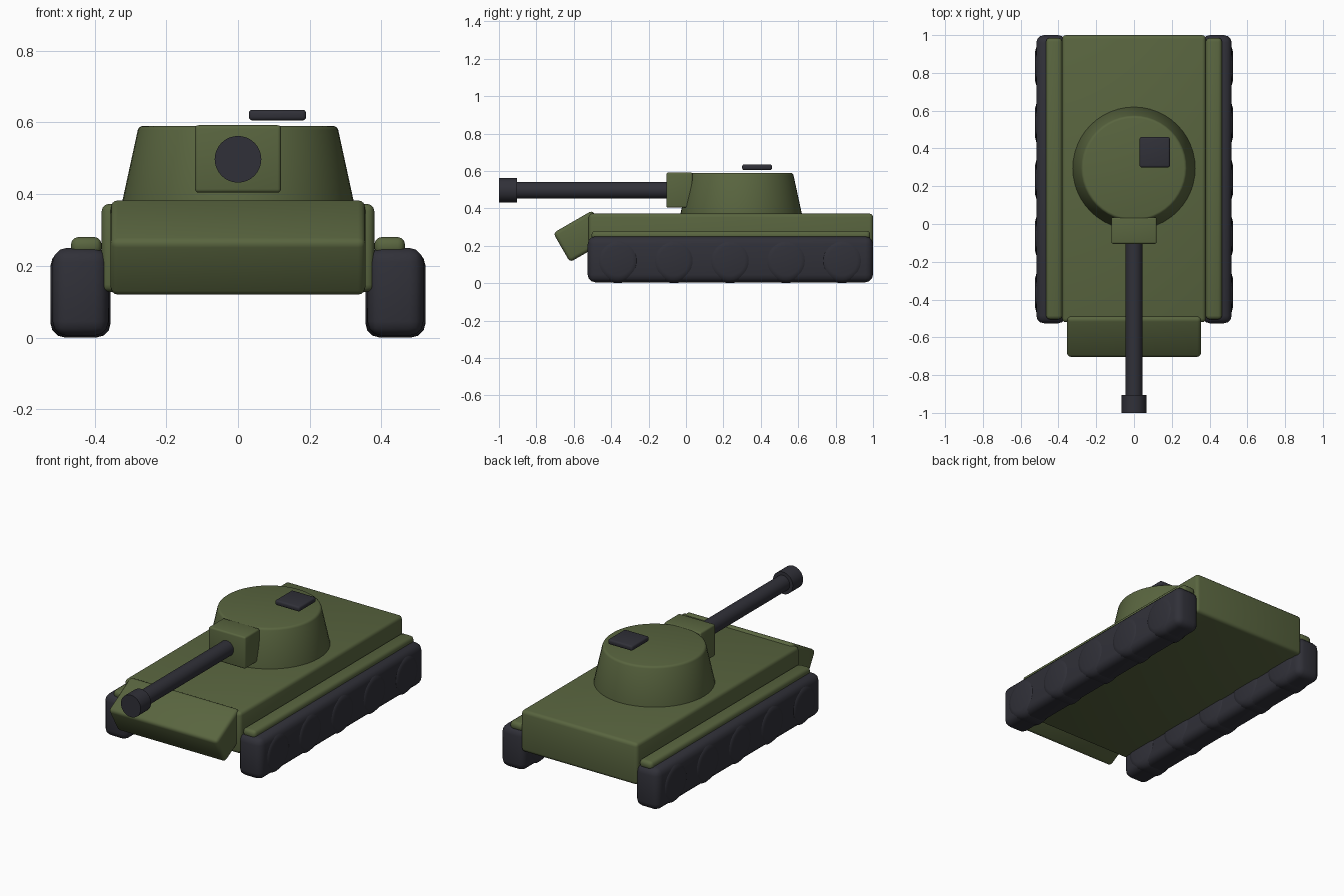
import bpy, bmesh, math
from mathutils import Matrix, Vector

if "Cube" in bpy.data.objects:
    bpy.data.objects.remove(bpy.data.objects["Cube"])


def material(name, color):
    m = bpy.data.materials.new(name)
    m.use_nodes = True
    m.diffuse_color = color
    m.node_tree.nodes["Principled BSDF"].inputs["Base Color"].default_value = color
    return m


green = material("olive green", (0.10, 0.13, 0.05, 1))
dark = material("dark rubber and steel", (0.03, 0.03, 0.04, 1))


def finish(name, bm, mat, bevel=0, segments=3):
    """Round the sharp edges, then make a smooth-shaded object."""
    if bevel:
        sharp = [e for e in bm.edges if e.calc_face_angle(0) > math.radians(40)]
        bmesh.ops.bevel(bm, geom=sharp, offset=bevel, segments=segments,
                        profile=0.5, affect='EDGES', clamp_overlap=True)
    bmesh.ops.recalc_face_normals(bm, faces=bm.faces)
    mesh = bpy.data.meshes.new(name)
    bm.to_mesh(mesh)
    bm.free()
    mesh.materials.append(mat)
    obj = bpy.data.objects.new(name, mesh)
    bpy.context.collection.objects.link(obj)
    bpy.ops.object.select_all(action='DESELECT')
    obj.select_set(True)
    bpy.context.view_layer.objects.active = obj
    bpy.ops.object.shade_smooth_by_angle(angle=math.radians(35))
    return obj


def box(name, center, size, mat, bevel, tilt=0):
    bm = bmesh.new()
    bmesh.ops.create_cube(bm, size=1, matrix=Matrix.Diagonal((*size, 1)))
    obj = finish(name, bm, mat, bevel)
    obj.location = center
    obj.rotation_euler.x = tilt
    return obj


def round_part(name, center, r1, r2, depth, axis, mat, bevel=0, sides=32):
    bm = bmesh.new()
    turn = Vector((0, 0, 1)).rotation_difference(Vector(axis)).to_matrix().to_4x4()
    bmesh.ops.create_cone(bm, cap_ends=True, segments=sides, radius1=r1,
                          radius2=r2, depth=depth, matrix=turn)
    obj = finish(name, bm, mat, bevel)
    obj.location = center
    return obj


# Hull and sloped nose plate
box("hull", (0, 0.24, 0.25), (0.76, 1.52, 0.245), green, 0.02)
box("nose_plate", (0, -0.56, 0.251), (0.71, 0.243, 0.18), green, 0.02, math.radians(30))

# Running gear on both sides
for side, sign in (("left", 1), ("right", -1)):
    x = sign * 0.439
    box(f"{side}_track", (x, 0.237, 0.1275), (0.156, 1.525, 0.245), dark, 0.04)
    box(f"{side}_fender", (sign * 0.423, 0.24, 0.255), (0.085, 1.49, 0.05), green, 0.02)
    for i in range(5):
        round_part(f"{side}_wheel_{i + 1}", (x, 0.835 - 0.3 * i, 0.12),
                   0.12, 0.12, 0.168, (1, 0, 0), dark, 0.04)

# Turret
round_part("turret", (0, 0.295, 0.475), 0.327, 0.277, 0.23, (0, 0, 1), green, 0.012, 48)
box("mantlet", (0, -0.035, 0.498), (0.24, 0.14, 0.188), green, 0.01)
box("hatch", (0.11, 0.38, 0.62), (0.16, 0.16, 0.03), dark, 0.01)

# Gun
round_part("barrel", (0, -0.5, 0.497), 0.045, 0.045, 0.86, (0, -1, 0), dark)
round_part("muzzle", (0, -0.952, 0.497), 0.065, 0.065, 0.096, (0, -1, 0), dark)
